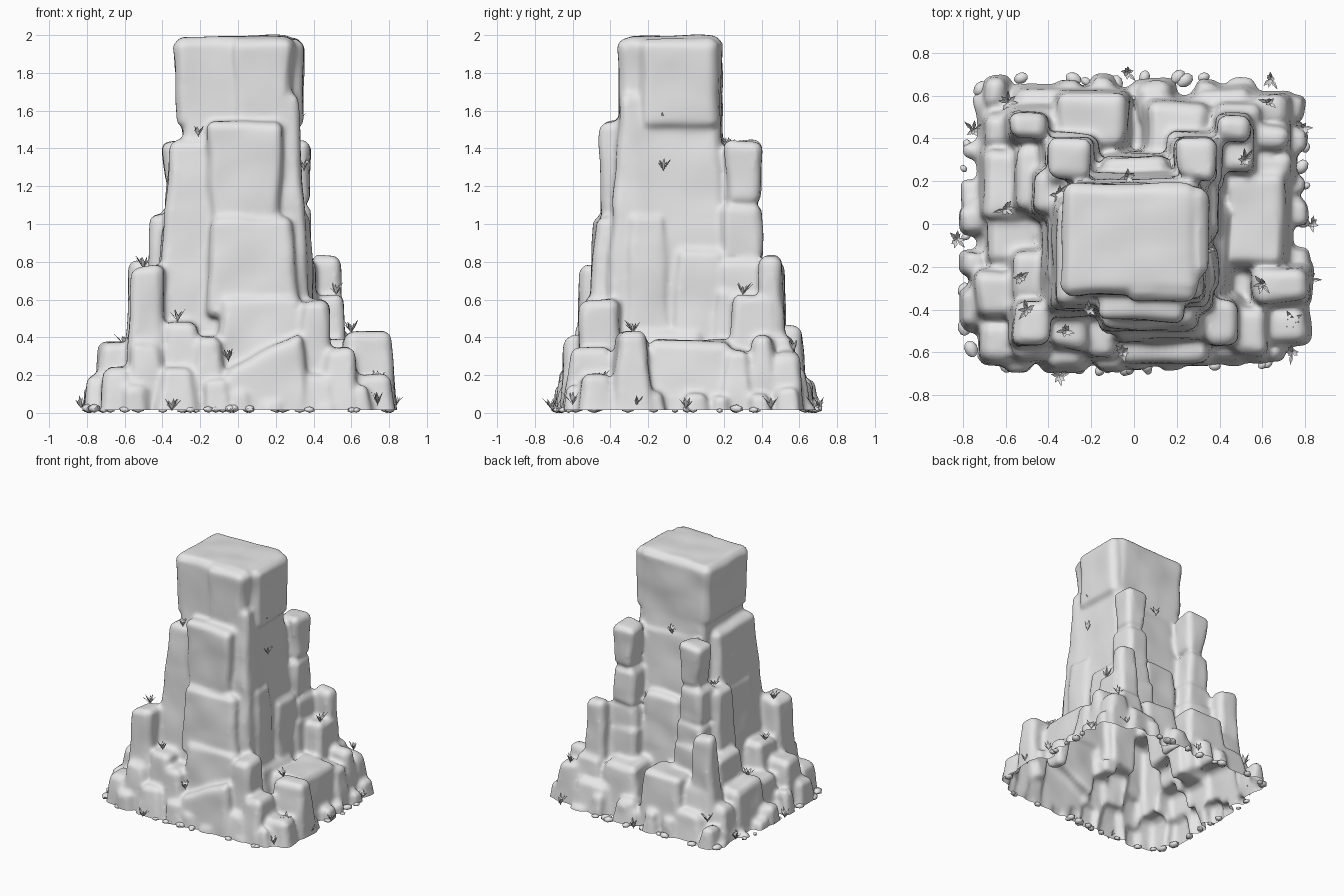
import bpy, bmesh, math, random
from mathutils import Vector, Matrix, noise

random.seed(4)
scene = bpy.context.scene
old = bpy.data.objects.get("Cube")
if old:
    bpy.data.objects.remove(old, do_unlink=True)

stone = bpy.data.materials.new("stone grey")
stone.use_nodes = True
grey = (0.8, 0.8, 0.8, 1)
stone.diffuse_color = grey
stone.node_tree.nodes["Principled BSDF"].inputs["Base Color"].default_value = grey


def make_object(name, bm):
    mesh = bpy.data.meshes.new(name)
    bm.to_mesh(mesh)
    bm.free()
    mesh.materials.append(stone)
    obj = bpy.data.objects.new(name, mesh)
    scene.collection.objects.link(obj)
    return obj


def smooth(obj, angle):
    bpy.ops.object.select_all(action='DESELECT')
    obj.select_set(True)
    bpy.context.view_layer.objects.active = obj
    bpy.ops.object.shade_smooth_by_angle(angle=math.radians(angle))


def block(bm, x0, x1, y0, y1, top, bottom=-0.1, spread=0.02, tilt=0, chamfer=0.028):
    """Boulder with a wider foot, uneven corners and an optional sloping top."""
    centre = Vector(((x0 + x1) / 2, (y0 + y1) / 2, 0))
    made = bmesh.ops.create_cube(bm, size=1)["verts"]
    for v in made:
        high = v.co.z > 0
        grow = -0.006 if high else spread - 0.006
        side = 2 * v.co.x
        v.co = centre + Vector((v.co.x * (x1 - x0 + 2 * grow),
                                v.co.y * (y1 - y0 + 2 * grow),
                                top + tilt * side if high else bottom))
        v.co += Vector([random.uniform(-0.012, 0.012) for _ in range(3)])
    edges = list({e for v in made for e in v.link_edges})
    bmesh.ops.bevel(bm, geom=edges, offset=chamfer, segments=1, affect='EDGES')


rock = bmesh.new()

# Crown, resting on the neck
crown = [(-.335, .295, -.335, .195, 1.99), (.2, .35, -.25, .185, 1.98), (-.04, .29, -.36, -.2, 1.985)]
for dims in crown:
    block(rock, *dims, bottom=1.5, spread=-0.005, chamfer=.038)

# Main shaft: steep flanks that flare towards the foot
shaft = [
    (-.29, .29, -.33, .18, 1.62), (.05, .315, -.35, -.15, 1.7), (0, .315, -.3, .18, 1.53),
    (-.37, -.1, -.39, .1, 1.44), (-.29, .29, -.1, .21, 1.42),
]
for dims in shaft:
    block(rock, *dims, spread=0.11)
flanks = [
    (.2, .39, -.06, .21, .88), (.2, .38, -.3, -.1, 1.05), (-.47, -.25, .04, .25, 1.05),
    (-.41, -.2, -.27, .1, 1.0), (-.15, .16, .1, .31, .92),
]
for dims in flanks:
    block(rock, *dims, spread=0.05)

# Stacked front boulders
block(rock, -.17, .24, -.46, -.2, 1.54, bottom=1.0, spread=-.01)
block(rock, -.14, .295, -.48, -.2, 1.04, bottom=.5, spread=.03)
block(rock, -.1, .33, -.54, -.2, .62, spread=.05)

# Twin rear pillars made of stacked boulders
for x0 in (.19, -.40):
    block(rock, x0, x0 + .205, .2, .41, 1.44, bottom=1.1, spread=-0.015)
    block(rock, x0, x0 + .2, .19, .40, 1.1, bottom=.8, spread=0.01)
    block(rock, x0 - .02, x0 + .22, .18, .41, .82, bottom=.62, spread=0.01)
    block(rock, x0 - .04, x0 + .24, .15, .43, .66, spread=.03)

# Corner spires
spires = [(.39, .55, .39, .51, .83), (-.58, -.4, .4, .515, .8),
          (-.565, -.385, -.57, -.36, .77), (.33, .49, -.56, -.36, .61)]
for dims in spires:
    block(rock, *dims, spread=0.045)

# Middle terraces around the shaft
terraces = [
    (-.38, -.22, -.58, -.3, .49), (-.57, -.38, -.35, -.12, .5), (-.56, -.35, .07, .38, .58),
    (.36, .57, .25, .47, .62), (.34, .44, -.32, .1, .44), (-.36, -.04, .35, .61, .46),
    (.05, .34, .3, .57, .42), (.38, .6, .4, .57, .42), (-.59, -.35, .35, .55, .4),
]
for dims in terraces:
    block(rock, *dims, spread=0.05)

# Outer foot blocks
foot = [
    (.56, .81, -.37, -.2, .43), (.58, .8, -.55, -.39, .2), (.45, .62, -.62, -.38, .34),
    (.42, .71, -.2, .24, .38), (.55, .74, .2, .34, .34), (.55, .72, .34, .47, .41),
    (.55, .72, .46, .6, .33), (.3, .54, .5, .63, .24), (.02, .18, .45, .66, .2),
    (-.2, -.09, .58, .68, .15), (-.56, -.33, .5, .64, .22), (-.69, -.6, .55, .68, .18),
    (-.7, -.5, .37, .52, .28), (-.71, -.45, .02, .36, .36), (-.68, -.45, -.2, .05, .31),
    (-.74, -.53, -.43, -.22, .38), (-.7, -.57, -.64, -.46, .24), (-.57, -.4, -.63, -.4, .38),
    (-.41, -.24, -.67, -.4, .24), (-.24, -.08, -.62, -.3, .4), (.33, .5, -.63, -.4, .2),
    (-.8, -.68, -.48, -.31, .21), (-.77, -.66, 0, .11, .14),
]
for dims in foot:
    block(rock, *dims, spread=0.045)
block(rock, -.72, .73, -.57, .57, .12, spread=0.05)

# Leaning front slab
block(rock, -.07, .35, -.66, -.35, .33, spread=0.025, tilt=.1)


def foot_edge(a, half_x, half_y):
    """Point on the rounded rectangle that outlines the foot."""
    c, s = math.cos(a), math.sin(a)
    reach = ((abs(c) / half_x) ** 8 + (abs(s) / half_y) ** 8) ** (-1 / 8)
    return c * reach, s * reach


# Low rubble along the edge of the foot
for i in range(28):
    x, y = foot_edge(math.tau * (i + random.uniform(-.3, .3)) / 28, .755, .63)
    r = random.uniform(.03, .065)
    block(rock, x - r, x + r, y - r, y + r, random.uniform(.05, .19), chamfer=.02)

# Fuse the boulders into one weathered skin, open underneath
raw = make_object("boulder_source", rock)
remesh = raw.modifiers.new("fuse", 'REMESH')
remesh.mode = 'VOXEL'
remesh.voxel_size = 0.016
soften = raw.modifiers.new("soften", 'SMOOTH')
soften.factor = 0.5
soften.iterations = 6
graph = bpy.context.evaluated_depsgraph_get()
skin = bmesh.new()
skin.from_mesh(raw.evaluated_get(graph).to_mesh())
bpy.data.objects.remove(raw, do_unlink=True)
for v in skin.verts:
    v.co += noise.noise_vector(v.co * 5) * 0.012
bmesh.ops.bisect_plane(skin, geom=skin.verts[:] + skin.edges[:] + skin.faces[:],
                       plane_co=(0, 0, .015), plane_no=(0, 0, 1), clear_inner=True)
smooth(make_object("rock_tower", skin), 50)

# Loose pebbles
pebbles = bmesh.new()
for i in range(40):
    a = random.uniform(0, math.tau)
    x, y = foot_edge(a, random.uniform(.78, .81), random.uniform(.66, .69))
    size = random.uniform(.016, .036)
    place = (Matrix.Translation((x, y, size * .7))
             @ Matrix.Rotation(a * 3, 4, 'Z') @ Matrix.Diagonal((1.3, 1, .7, 1)))
    bmesh.ops.create_icosphere(pebbles, subdivisions=1, radius=size, matrix=place)
smooth(make_object("pebbles", pebbles), 50)

# Grass tufts: folded pointed blades fanning from one root
tufts = [
    (-.50, -.40, .76), (-.32, -.5, .48), (-.05, -.6, .27), (-.21, -.40, 1.46),
    (.32, -.12, 1.53), (.35, -.12, 1.28), (.52, .3, .62), (.74, -.45, .16),
    (.74, -.6, .04), (.6, -.28, .42), (-.6, .07, .35), (-.53, -.25, .49),
    (-.03, .22, 1.4), (-.35, .14, 1.03), (.63, .57, .32), (.83, 0, .02),
    (.82, -.26, .02), (.79, .45, .02), (-.83, -.07, .02), (-.75, .44, .02),
    (-.59, .57, .17), (.64, .68, .02), (-.35, -.71, .01), (-.03, .71, .02),
]
grass = bmesh.new()
for root in tufts:
    root = Vector(root)
    for k in range(8):
        a = math.tau * k / 8 + random.uniform(-.3, .3)
        out = Vector((math.cos(a), math.sin(a), 0))
        side = Vector((-out.y, out.x, 0)) * .009
        length = random.uniform(.045, .075)
        lean = random.uniform(.3, .9)
        mid = root + (out * lean * .5 + Vector((0, 0, .6))) * length
        tip = root + (out * lean + Vector((0, 0, 1))) * length
        left, right, low, end = [grass.verts.new(p) for p in
                                 (mid - side, mid + side, root - out * .004, tip)]
        grass.faces.new((low, right, end))
        grass.faces.new((low, end, left))
make_object("grass_tufts", grass)
